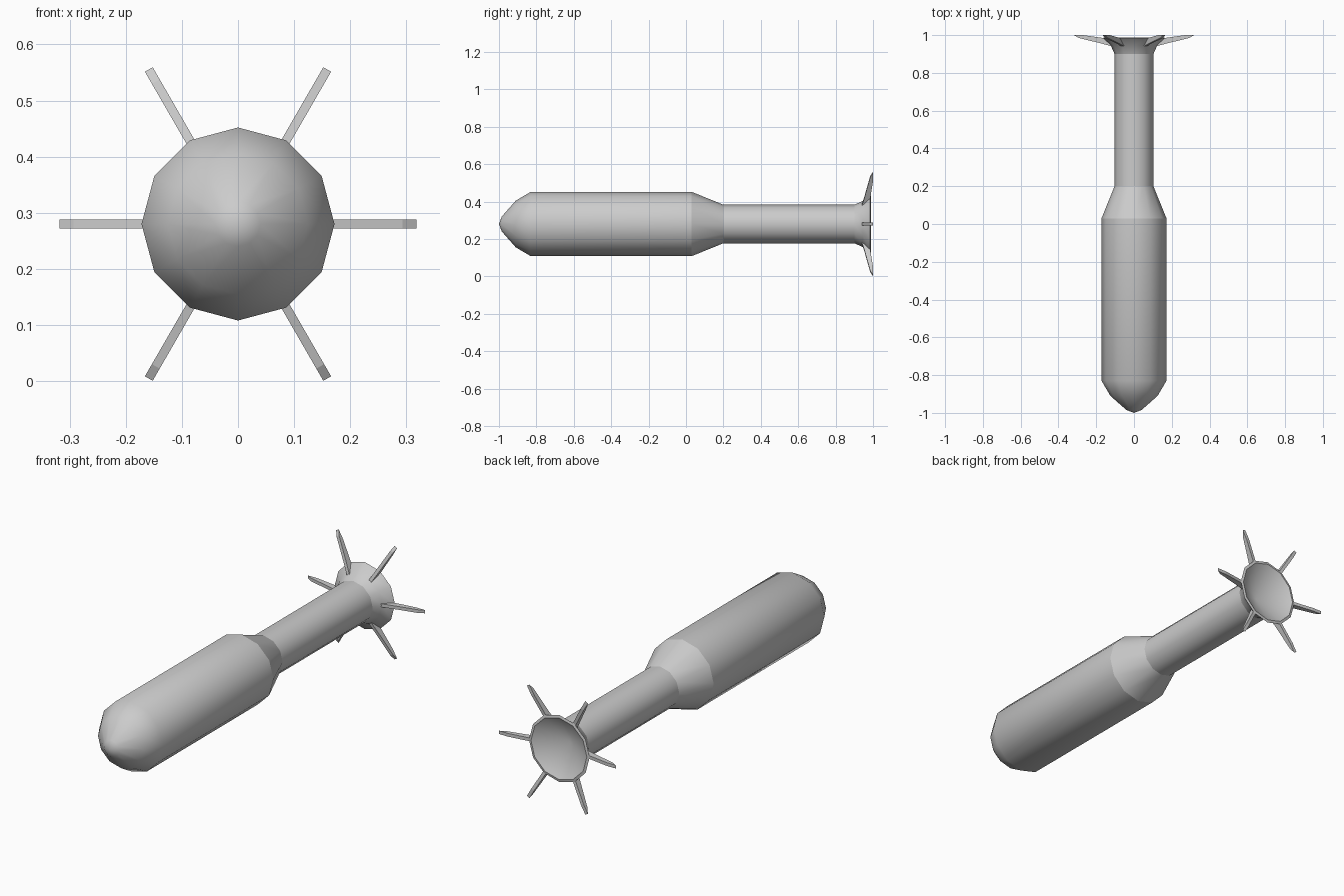
import bpy, bmesh, math
from mathutils import Matrix, Vector

if "Cube" in bpy.data.objects:
    bpy.data.objects.remove(bpy.data.objects["Cube"])

SIDES = 12
AXIS_Z = 0.28


def finish(name, bm, smooth):
    bmesh.ops.recalc_face_normals(bm, faces=bm.faces[:])
    me = bpy.data.meshes.new(name)
    bm.to_mesh(me)
    bm.free()
    ob = bpy.data.objects.new(name, me)
    bpy.context.collection.objects.link(ob)
    if smooth:
        bpy.ops.object.select_all(action='DESELECT')
        ob.select_set(True)
        bpy.context.view_layer.objects.active = ob
        bpy.ops.object.shade_smooth_by_angle(angle=math.radians(42))
    return ob


def lathe(name, profile):
    """Revolve (y, radius) points about the long axis."""
    bm = bmesh.new()
    vs = [bm.verts.new((r, y, 0)) for y, r in profile]
    es = [bm.edges.new(p) for p in zip(vs, vs[1:])]
    bmesh.ops.spin(bm, geom=vs + es, cent=(0, 0, 0), axis=(0, 1, 0),
                   angle=math.tau, steps=SIDES, use_duplicate=False)
    bmesh.ops.remove_doubles(bm, verts=bm.verts[:], dist=1e-4)
    bmesh.ops.translate(bm, verts=bm.verts[:], vec=(0, 0, AXIS_Z))
    return finish(name, bm, True)


# Main body with rounded nose, shoulder cone and rear tube
lathe("body", [(-1.0, 0), (-0.985, 0.04), (-0.91, 0.125),
               (-0.83, 0.172), (0.03, 0.172)])
lathe("shoulder", [(0.03, 0.172), (0.2, 0.103)])
lathe("rear_tube", [(0.2, 0.103), (0.9, 0.103)])

# Hollow flared nozzle: outer wall, thin rim, inner cone
lathe("nozzle", [(0.9, 0.103), (0.945, 0.123), (0.985, 0.165),
                 (0.988, 0.152), (0.9, 0.0)])

# Six swept fins around the nozzle
outline = [(0.94, 0.115), (0.955, 0.17), (0.985, 0.293), (1.0, 0.318),
           (1.0, 0.27), (0.984, 0.158)]
half = 0.008
for i in range(6):
    bm = bmesh.new()
    face = bm.faces.new([bm.verts.new((r, y, -half)) for y, r in outline])
    ext = bmesh.ops.extrude_face_region(bm, geom=[face])
    top = [g for g in ext["geom"] if isinstance(g, bmesh.types.BMVert)]
    bmesh.ops.translate(bm, verts=top, vec=(0, 0, 2 * half))
    turn = Matrix.Rotation(i * math.pi / 3, 4, 'Y')
    bm.transform(Matrix.Translation(Vector((0, 0, AXIS_Z))) @ turn)
    finish(f"fin_{i + 1}", bm, False)
